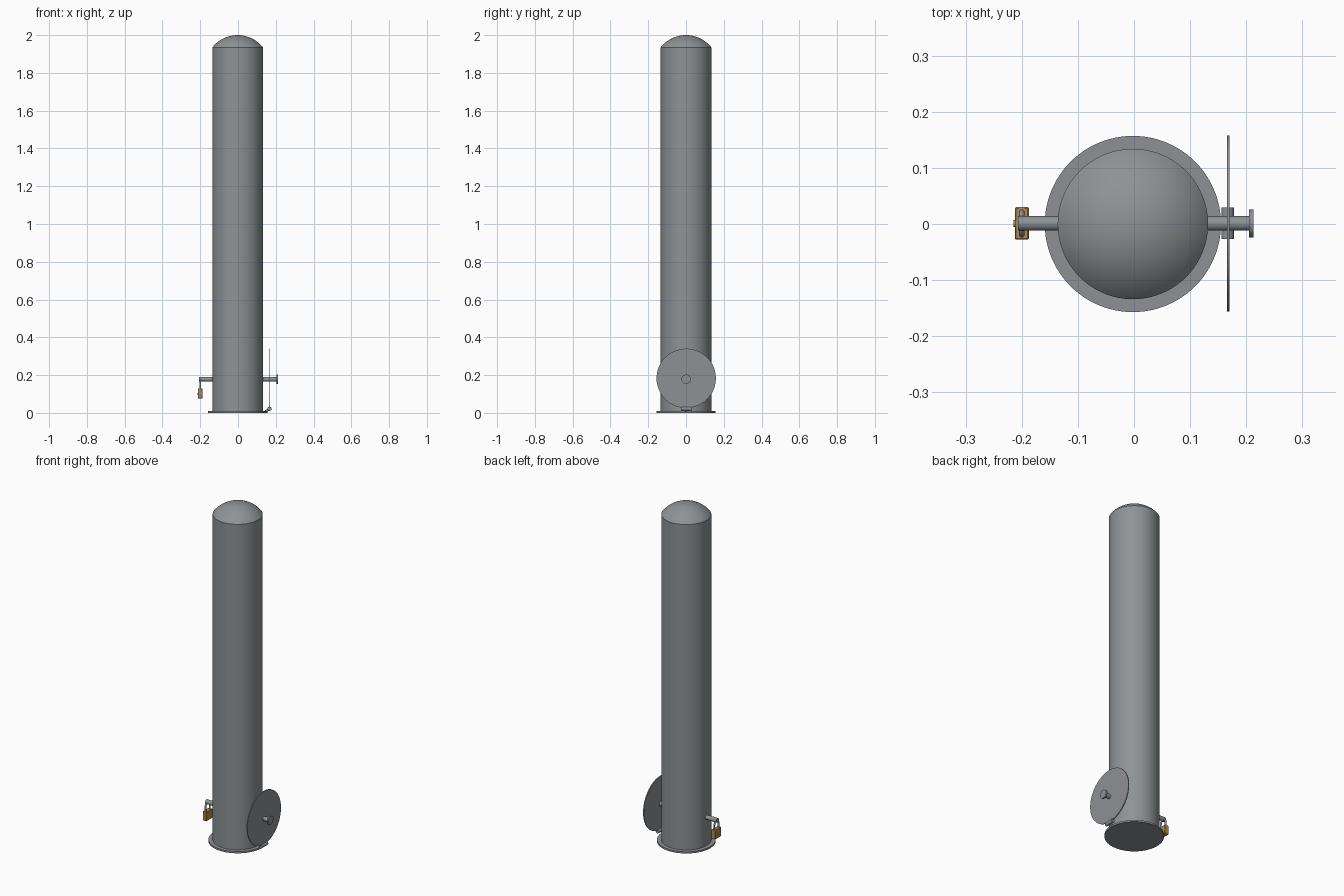
import bpy, bmesh, math
from mathutils import Vector

cube = bpy.data.objects.get("Cube")
if cube:
    bpy.data.objects.remove(cube, do_unlink=True)


def material(name, rgb):
    m = bpy.data.materials.new(name)
    m.use_nodes = True
    m.diffuse_color = (*rgb, 1)
    m.node_tree.nodes["Principled BSDF"].inputs["Base Color"].default_value = (*rgb, 1)
    return m


steel = material("tube steel", (0.27, 0.29, 0.30))
plate = material("plate steel", (0.27, 0.28, 0.30))
brass = material("brass", (0.42, 0.27, 0.09))

CX = -0.002       # tube axis
PIN_Z = 0.178     # locking pin height


def finish(obj, name, mat):
    obj.name = name
    obj.data.materials.append(mat)
    bpy.ops.object.select_all(action="DESELECT")
    obj.select_set(True)
    bpy.context.view_layer.objects.active = obj
    bpy.ops.object.shade_smooth_by_angle(angle=math.radians(25))
    return obj


def rod(name, start, end, radius, mat, sides=48):
    """Capped cylinder between two points."""
    a, b = Vector(start), Vector(end)
    bpy.ops.mesh.primitive_cylinder_add(
        vertices=sides, radius=radius, depth=(b - a).length, location=(a + b) / 2,
        rotation=(b - a).to_track_quat("Z", "Y").to_euler())
    return finish(bpy.context.object, name, mat)


def lathe(name, profile, mat, sides=96):
    """Spin a radius/height profile around the tube axis."""
    bm = bmesh.new()
    verts = [bm.verts.new((r, 0, z)) for r, z in profile]
    edges = [bm.edges.new(pair) for pair in zip(verts, verts[1:])]
    bmesh.ops.spin(bm, geom=verts + edges, axis=(0, 0, 1), cent=(0, 0, 0),
                   angle=math.tau, steps=sides)
    bmesh.ops.remove_doubles(bm, verts=bm.verts, dist=1e-5)
    bmesh.ops.recalc_face_normals(bm, faces=bm.faces)
    mesh = bpy.data.meshes.new(name)
    bm.to_mesh(mesh)
    bm.free()
    obj = bpy.data.objects.new(name, mesh)
    bpy.context.collection.objects.link(obj)
    obj.location.x = CX
    return finish(obj, name, mat)


# Tube with a shallow spherical cap
R, SHOULDER, TOP = 0.134, 1.935, 2.0
rise = TOP - SHOULDER
sphere = (R * R + rise * rise) / (2 * rise)
sweep = math.asin(R / sphere)
dome = [(sphere * math.sin(sweep * t / 16), TOP - sphere + sphere * math.cos(sweep * t / 16))
        for t in range(16, -1, -1)]
lathe("tube", [(0, 0.005), (R, 0.005)] + dome, steel)

# Base flange
rod("base_flange", (CX, 0, 0), (CX, 0, 0.01), 0.157, plate, 96)

# Round cover standing on its hinge
rod("cover_disc", (0.1655, 0.001, 0.183), (0.1705, 0.001, 0.183), 0.157, plate, 96)
rod("cover_hinge", (0.167, -0.027, 0.022), (0.167, 0.029, 0.022), 0.011, plate, 32)
rod("hinge_arm", (0.145, 0, 0.008), (0.167, 0, 0.019), 0.006, plate, 16)

# Locking pin through the tube, with its head outside the cover
rod("locking_pin", (-0.207, 0.001, PIN_Z), (0.207, 0.001, PIN_Z), 0.013, steel)
rod("pin_head", (0.205, 0.001, PIN_Z), (0.213, 0.001, PIN_Z), 0.025, plate)

# Padlock body
bpy.ops.mesh.primitive_cube_add(size=1, location=(-0.2, 0.001, 0.103))
body = bpy.context.object
body.scale = (0.025, 0.058, 0.054)
bpy.ops.object.transform_apply(location=False, rotation=False, scale=True)
bevel = body.modifiers.new("soft_edges", "BEVEL")
bevel.width = 0.002
finish(body, "padlock_body", brass)
rod("padlock_keyway", (-0.2145, 0.001, 0.1), (-0.21, 0.001, 0.1), 0.006, brass, 24)

# Padlock shackle bent through the pin
curve = bpy.data.curves.new("shackle", "CURVE")
curve.dimensions = "3D"
curve.bevel_depth = 0.005
curve.bevel_resolution = 4
arc = [(0.02 * math.cos(math.pi * i / 16), 0.153 + 0.02 * math.sin(math.pi * i / 16))
       for i in range(17)]
path = [(0.02, 0.125)] + arc + [(-0.02, 0.125)]
spline = curve.splines.new("POLY")
spline.points.add(len(path) - 1)
for p, (y, z) in zip(spline.points, path):
    p.co = (-0.2, y + 0.001, z, 1)
shackle = bpy.data.objects.new("padlock_shackle", curve)
bpy.context.collection.objects.link(shackle)
bpy.ops.object.select_all(action="DESELECT")
shackle.select_set(True)
bpy.context.view_layer.objects.active = shackle
bpy.ops.object.convert(target="MESH")
finish(bpy.context.object, "padlock_shackle", steel)
